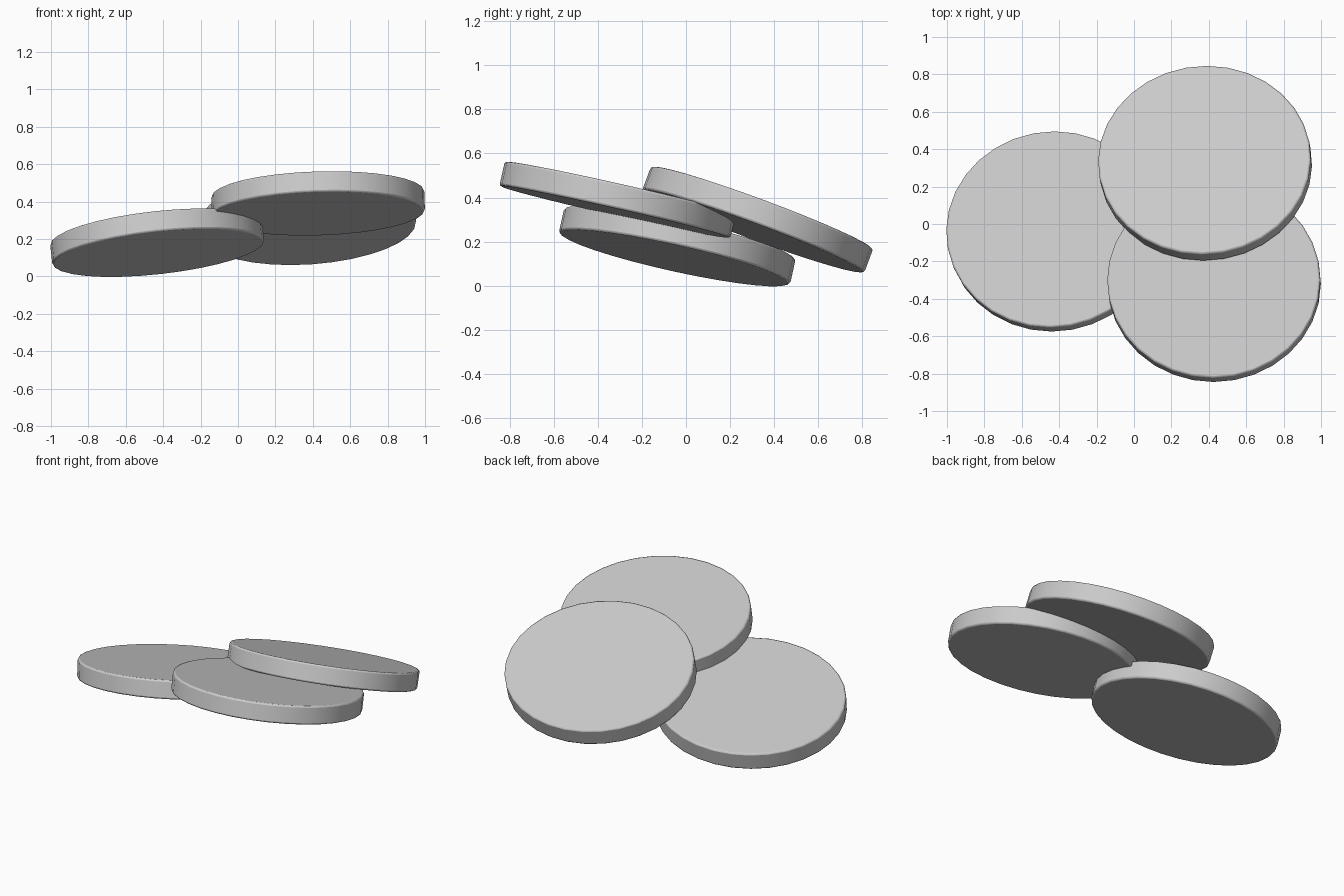
import bpy
from math import atan, radians

if "Cube" in bpy.data.objects:
    bpy.data.objects.remove(bpy.data.objects["Cube"])

# size of one slightly oval disc: width, depth, thickness
WIDTH, DEPTH, THICK = 1.14, 1.075, 0.113


def disc(name, centre, slope_x, slope_y):
    """Thin oval disc, tilted by the given rise per unit in x and y."""
    bpy.ops.mesh.primitive_cylinder_add(vertices=32, radius=0.5, depth=1)
    ob = bpy.context.object
    ob.name = name
    ob.scale = (WIDTH, DEPTH, THICK)
    bpy.ops.object.transform_apply(location=False, rotation=False, scale=True)
    # softly rounded rim
    bevel = ob.modifiers.new("rim", 'BEVEL')
    bevel.width = 0.01
    bevel.segments = 2
    bevel.limit_method = 'ANGLE'
    bevel.angle_limit = radians(40)
    bpy.ops.object.shade_smooth_by_angle(angle=radians(50))
    ob.location = centre
    ob.rotation_euler = (atan(slope_y), -atan(slope_x), 0)
    return ob


# three overlapping discs, all leaning down towards the back
disc("left_disc", (-0.432, -0.04, 0.18), 0.11, -0.22)
disc("front_right_disc", (0.428, -0.31, 0.39), 0.03, -0.225)
disc("back_right_disc", (0.38, 0.325, 0.30), 0.07, -0.37)
